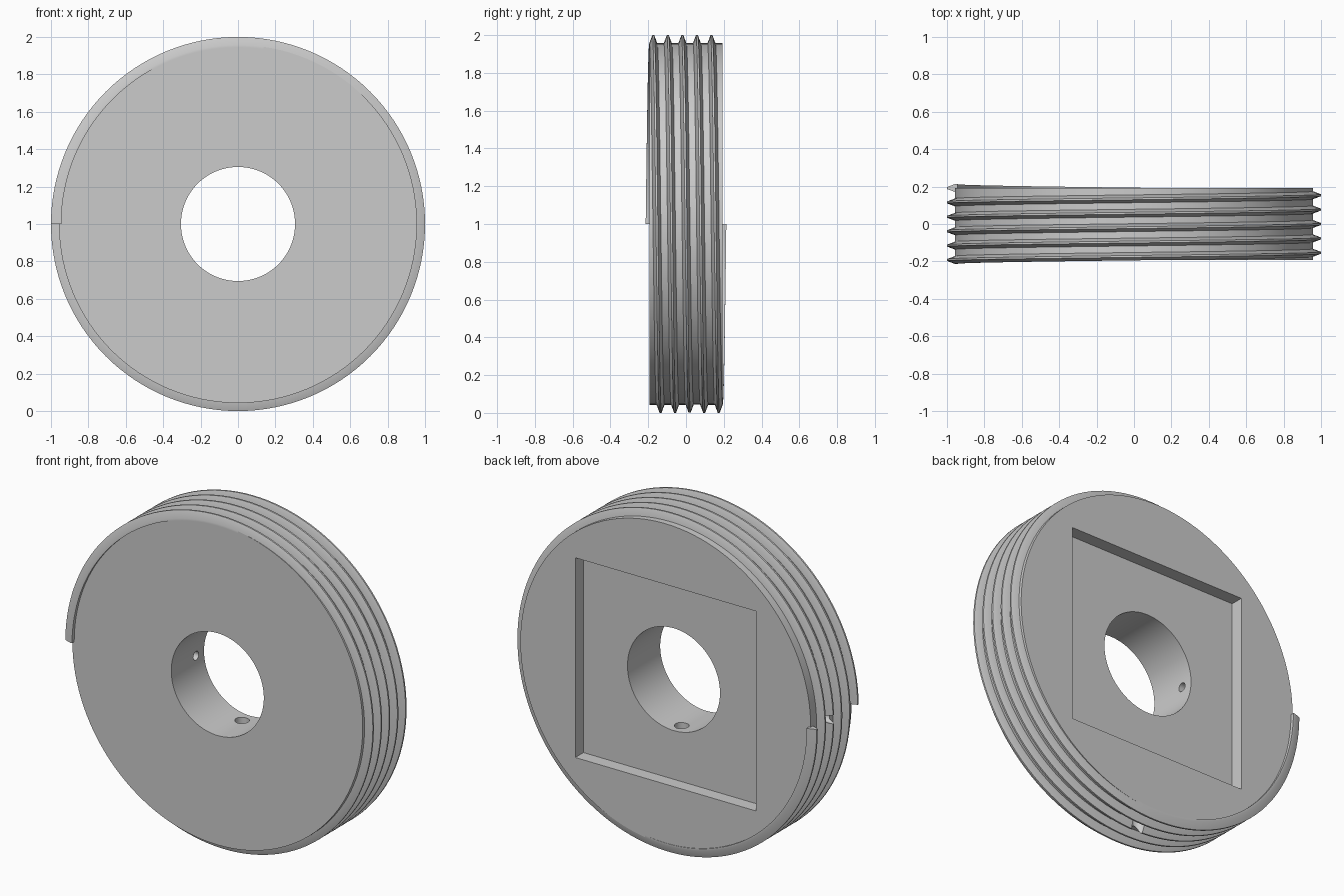
import bpy, bmesh, math
from mathutils import Matrix, Vector

if "Cube" in bpy.data.objects:
    bpy.data.objects.remove(bpy.data.objects["Cube"], do_unlink=True)

R_BODY, R_CREST, R_BORE = 0.957, 1.0, 0.305
HALF = 0.1925              # half thickness of the disc
TURNS, STEPS = 5, 128
POCKET = 0.077             # depth of the square recess
PIN_Y = 0.04               # position of the radial holes
CENTRE = Vector((0, 0, 1))

steel = bpy.data.materials.new("grey steel")
steel.use_nodes = True
colour = (0.6, 0.6, 0.6, 1)
steel.diffuse_color = colour
steel.node_tree.nodes["Principled BSDF"].inputs["Base Color"].default_value = colour


def make(name, bm):
    bmesh.ops.recalc_face_normals(bm, faces=bm.faces)
    mesh = bpy.data.meshes.new(name)
    bm.to_mesh(mesh)
    bm.free()
    mesh.materials.append(steel)
    obj = bpy.data.objects.new(name, mesh)
    bpy.context.collection.objects.link(obj)
    return obj


def cylinder(name, radius, start, end, segments):
    bm = bmesh.new()
    start, end = Vector(start), Vector(end)
    axis = end - start
    turn = axis.to_track_quat('Z', 'Y').to_matrix().to_4x4()
    bmesh.ops.create_cone(bm, cap_ends=True, segments=segments, radius1=radius,
                          radius2=radius, depth=axis.length,
                          matrix=Matrix.Translation((start + end) / 2) @ turn)
    return make(name, bm)


def cut(obj, cutters):
    bpy.context.view_layer.objects.active = obj
    for cutter in cutters:
        mod = obj.modifiers.new("cut", 'BOOLEAN')
        mod.operation, mod.solver, mod.object = 'DIFFERENCE', 'EXACT', cutter
        bpy.ops.object.modifier_apply(modifier=mod.name)


# Disc body
body = cylinder("disc_body", R_BODY, (0, -HALF, 1), (0, HALF, 1), STEPS)

# Helical thread: starts at the front on -x, climbs over the top towards the back
bm = bmesh.new()
profile = [(R_BODY - 0.012, -0.021), (R_BODY, -0.021), (R_CREST, -0.005),
           (R_CREST, 0.005), (R_BODY, 0.021), (R_BODY - 0.012, 0.021)]
rings = []
for i in range(TURNS * STEPS + 1):
    t = i / (TURNS * STEPS)
    a = math.pi - t * TURNS * math.tau
    y = -HALF + 2 * HALF * t
    rings.append([bm.verts.new((r * math.cos(a), y + dy, 1 + r * math.sin(a)))
                  for r, dy in profile])
for p, q in zip(rings, rings[1:]):
    for j in range(len(p)):
        k = (j + 1) % len(p)
        bm.faces.new((p[j], p[k], q[k], q[j]))
bm.faces.new(rings[0])
bm.faces.new(rings[-1])
thread = make("helical_thread", bm)

# Bore, square recess in the back, and two radial holes
bore = cylinder("bore_cutter", R_BORE, (0, -0.5, 1), (0, 0.5, 1), 96)
bm = bmesh.new()
bmesh.ops.create_cube(bm, size=1, matrix=Matrix.Translation((0, HALF, 1))
                      @ Matrix.Diagonal((1.19, 2 * POCKET, 1.19, 1)))
recess = make("recess_cutter", bm)
side_hole = cylinder("side_hole_cutter", 0.026, (-0.1, PIN_Y, 1), (-1.1, PIN_Y, 1), 24)
base_hole = cylinder("base_hole_cutter", 0.04, (0, PIN_Y, 0.9), (0, PIN_Y, -0.1), 24)
cut(body, [bore, recess, side_hole, base_hole])
cut(thread, [side_hole, base_hole])
for cutter in (bore, recess, side_hole, base_hole):
    bpy.data.objects.remove(cutter, do_unlink=True)

# Smooth round walls, sharp edges
for obj in (body, thread):
    bpy.ops.object.select_all(action='DESELECT')
    obj.select_set(True)
    bpy.context.view_layer.objects.active = obj
    bpy.ops.object.shade_smooth_by_angle(angle=math.radians(30))
